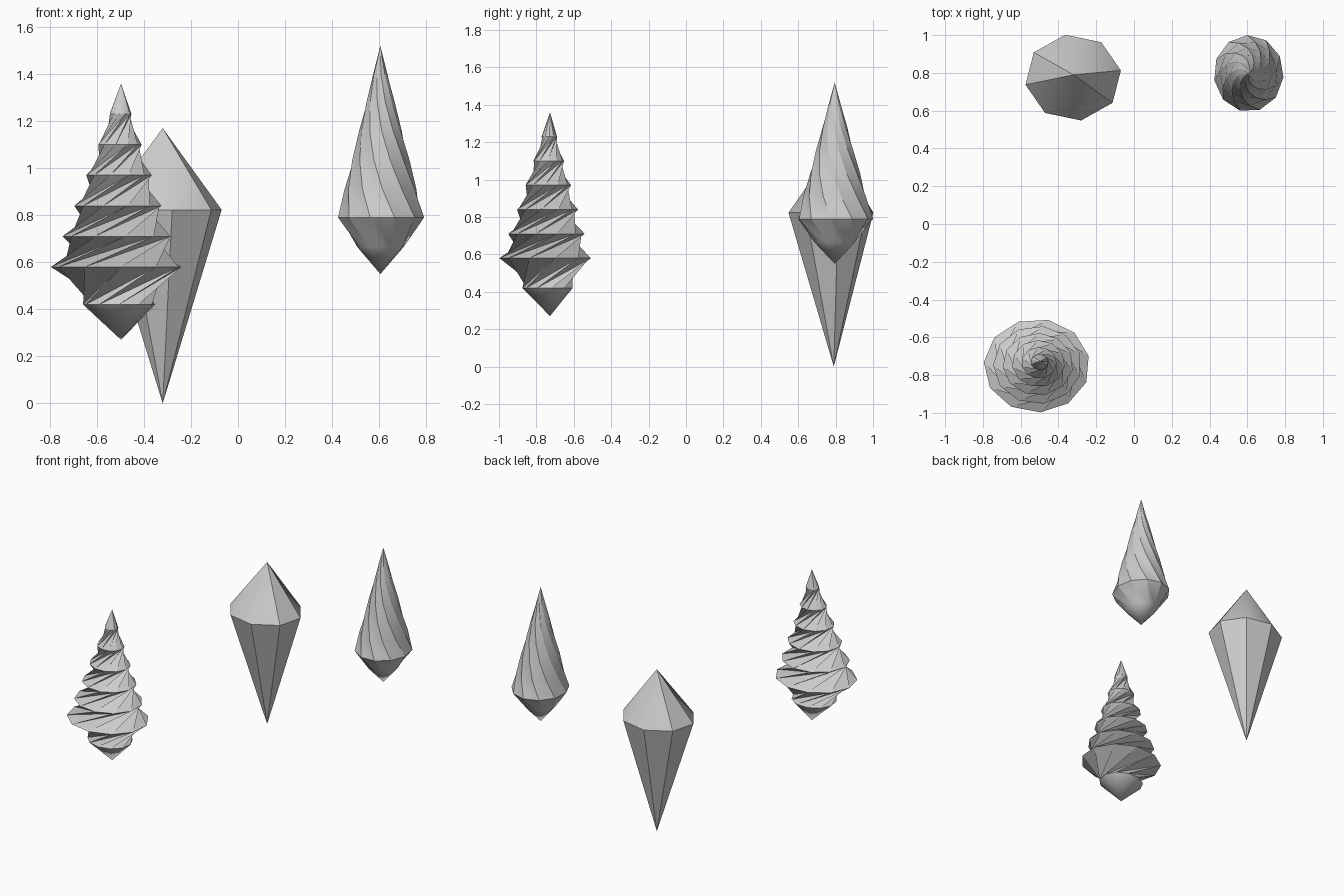
import bpy, bmesh
from math import radians, sin, cos, pi

if "Cube" in bpy.data.objects:
    bpy.data.objects.remove(bpy.data.objects["Cube"])


def spindle(name, sides, centre, radii, phase, levels, tip_xy, low_z, top_z, twist, smooth, skew=0):
    """Pointed spindle: rings are (z, scale, twist step); every ring turns by step * twist."""
    bm = bmesh.new()
    rim_z = max(levels, key=lambda l: l[1])[0]
    rings = []
    for z, s, step in levels:
        # the axis leans slightly from the rim centre towards the tips
        t = (z - rim_z) / (top_z - rim_z) if z > rim_z else (rim_z - z) / (rim_z - low_z)
        cx = centre[0] + (tip_xy[0] - centre[0]) * t
        cy = centre[1] + (tip_xy[1] - centre[1]) * t
        ring = []
        for i in range(sides):
            a = radians(phase) + 2 * pi * i / sides
            b = a + radians(twist) * step
            ring.append(bm.verts.new((cx + radii[0] * s * cos(b), cy + radii[1] * s * sin(b), z)))
        rings.append(ring)
    low = bm.verts.new((*tip_xy, low_z))
    top = bm.verts.new((*tip_xy, top_z))
    for i in range(sides):
        j = (i + 1) % sides
        bm.faces.new((low, rings[0][j], rings[0][i]))
        bm.faces.new((top, rings[-1][i], rings[-1][j]))
        for r0, r1 in zip(rings, rings[1:]):
            # twisted quads are split along one diagonal
            if skew:
                bm.faces.new((r0[i], r1[j], r1[i]))
                bm.faces.new((r0[i], r0[j], r1[j]))
            else:
                bm.faces.new((r0[i], r0[j], r1[i]))
                bm.faces.new((r0[j], r1[j], r1[i]))
    for f in bm.faces:
        f.smooth = False
    me = bpy.data.meshes.new(name)
    bm.to_mesh(me)
    bm.free()
    ob = bpy.data.objects.new(name, me)
    bpy.context.collection.objects.link(ob)
    if smooth:
        bpy.ops.object.select_all(action='DESELECT')
        ob.select_set(True)
        bpy.context.view_layer.objects.active = ob
        bpy.ops.object.shade_smooth_by_angle(angle=radians(smooth))
    return ob


def cone_levels(rim_z, top_z, count):
    """Evenly spaced rings of a straight cone above the rim."""
    return [(rim_z + (top_z - rim_z) * k / count, 1 - k / count, k) for k in range(count)]


# Plain eight-sided spindle
spindle("plain_spindle", 8, (-0.322, 0.775), (0.256, 0.230), 9.5,
        [(0.823, 1, 0)], (-0.32, 0.79), 0.0, 1.17, 0, 38)

# Gently twisted spindle
spindle("twisted_spindle", 11, (0.607, 0.797), (0.185, 0.203), -6,
        [(0.665, 0.54, -1)] + cone_levels(0.79, 1.52, 6),
        (0.605, 0.795), 0.55, 1.52, -16, 30)

# Strongly twisted, screw-like spindle
spindle("screw_spindle", 11, (-0.515, -0.75), (0.281, 0.248), 12,
        [(0.42, 0.55, -1)] + cone_levels(0.58, 1.36, 6),
        (-0.497, -0.727), 0.27, 1.36, 70, 30, skew=1)
